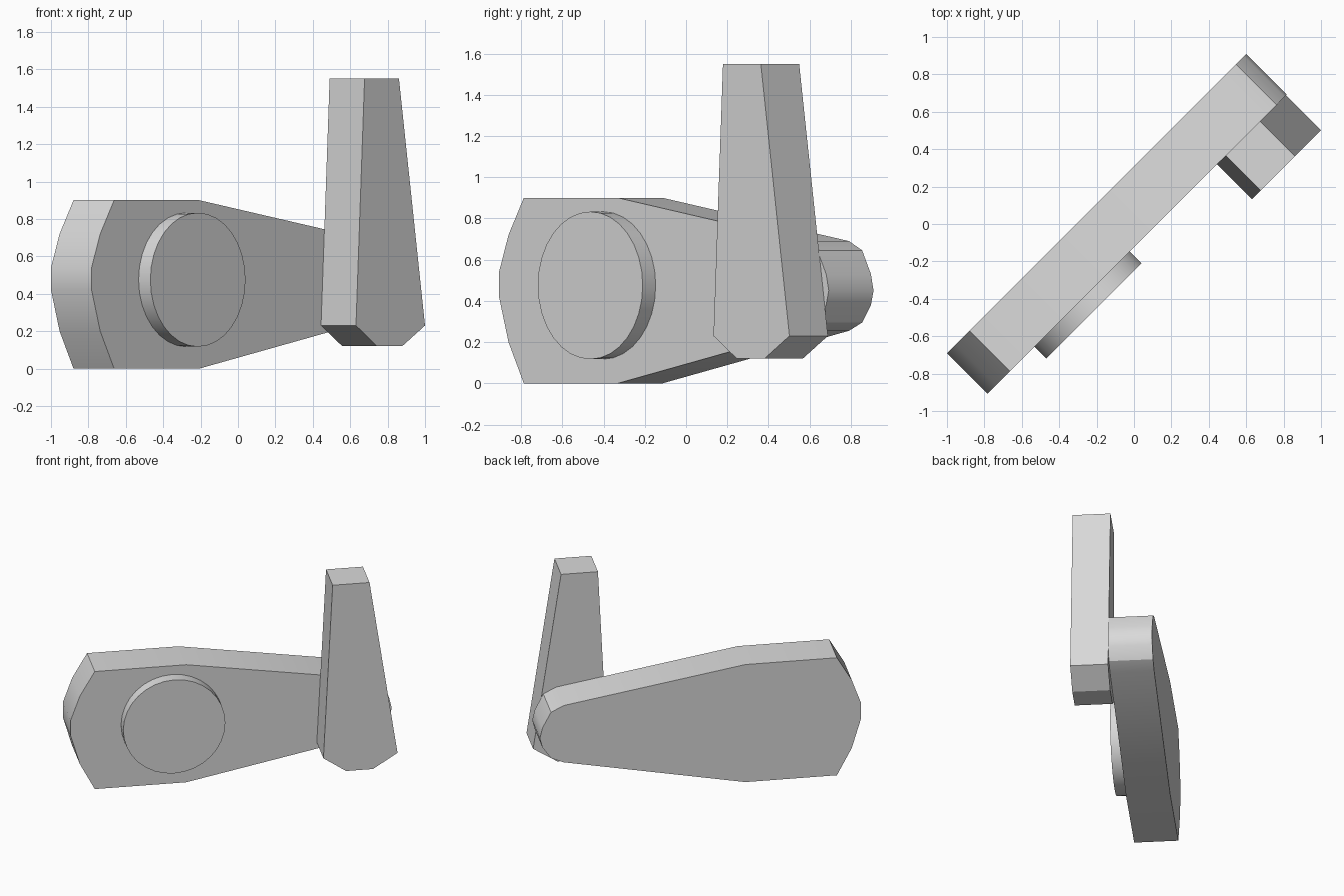
import bpy
import bmesh
import math

cube = bpy.data.objects.get("Cube")
if cube:
    bpy.data.objects.remove(cube, do_unlink=True)

grey = bpy.data.materials.new("light grey")
grey.use_nodes = True
colour = (0.7, 0.7, 0.7, 1)
grey.diffuse_color = colour
grey.node_tree.nodes["Principled BSDF"].inputs["Base Color"].default_value = colour


def plate(name, outline, back, front):
    """Extrude an (along, height) outline from back to front, turned 45 degrees."""
    bm = bmesh.new()
    face = bm.faces.new([bm.verts.new((u, -back, z)) for u, z in outline])
    extruded = bmesh.ops.extrude_face_region(bm, geom=[face], use_keep_orig=True)
    for v in extruded["geom"]:
        if isinstance(v, bmesh.types.BMVert):
            v.co.y = -front
    bmesh.ops.recalc_face_normals(bm, faces=bm.faces)
    mesh = bpy.data.meshes.new(name)
    bm.to_mesh(mesh)
    bm.free()
    mesh.materials.append(grey)
    obj = bpy.data.objects.new(name, mesh)
    bpy.context.collection.objects.link(obj)
    obj.rotation_euler.z = math.radians(45)
    bpy.ops.object.select_all(action="DESELECT")
    obj.select_set(True)
    bpy.context.view_layer.objects.active = obj
    bpy.ops.object.shade_smooth_by_angle(angle=math.radians(30))
    return obj


# Tapered arm with a faceted wide end and a rounded narrow end
upper = [(-1.195, 0.54), (-1.13, 0.72), (-1.025, 0.9), (-0.38, 0.9),
         (0.9, 0.69), (0.99, 0.645), (1.05, 0.53)]
lower = [(1.068, 0.45), (1.05, 0.38), (0.99, 0.295), (0.9, 0.255),
         (-0.38, 0), (-1.025, 0), (-1.13, 0.2), (-1.195, 0.42)]
plate("arm", upper + lower, -0.219, 0.088)

# Round boss on the wide end
sides = 32
circle = [(-0.48 + 0.36 * math.cos(math.tau * i / sides),
           0.475 + 0.358 * math.sin(math.tau * i / sides)) for i in range(sides)]
plate("round_boss", circle, 0.08, 0.177)

# Upright tapered handle on the narrow end
handle = [(0.605, 1.55), (0.865, 1.55), (1.062, 0.23),
          (0.89, 0.12), (0.7, 0.12), (0.54, 0.23)]
plate("upright_handle", handle, 0.088, 0.352)
